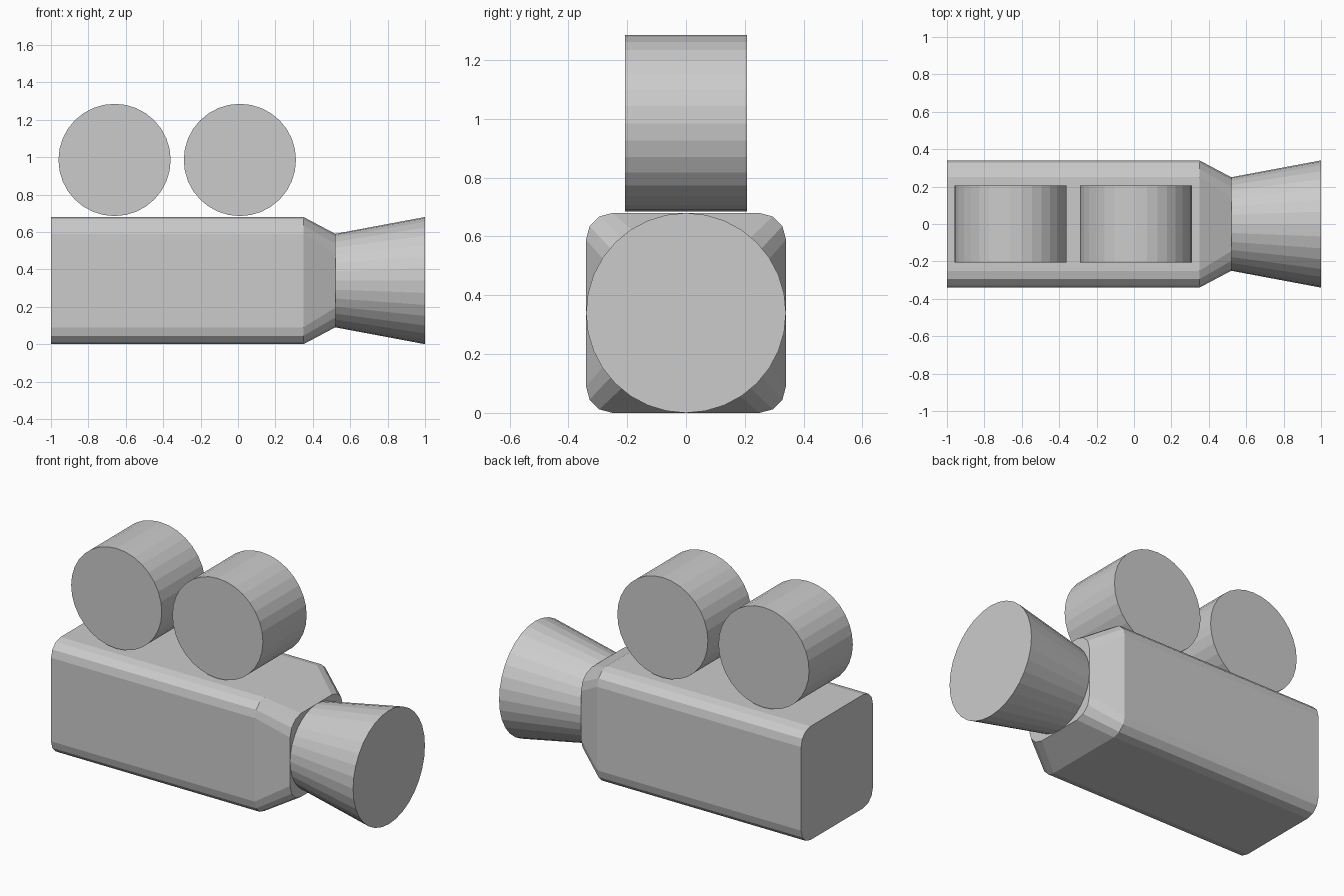
import bpy, bmesh, math
from mathutils import Vector

if "Cube" in bpy.data.objects:
    bpy.data.objects.remove(bpy.data.objects["Cube"])

MID = 0.34  # height of the body axis


def rounded_square(x, half, radius, segs=3):
    """Rounded square ring in the plane at x."""
    pts = []
    c = half - radius
    for q, (sy, sz) in enumerate([(1, 1), (-1, 1), (-1, -1), (1, -1)]):
        for i in range(segs + 1):
            a = math.pi / 2 * (q + i / segs)
            pts.append(Vector((x, sy * c + radius * math.cos(a),
                               MID + sz * c + radius * math.sin(a))))
    return pts


def loft(name, rings):
    """Skin a list of rings and cap both ends."""
    bm = bmesh.new()
    loops = [[bm.verts.new(p) for p in ring] for ring in rings]
    n = len(loops[0])
    for a, b in zip(loops, loops[1:]):
        for i in range(n):
            j = (i + 1) % n
            bm.faces.new((a[i], a[j], b[j], b[i]))
    bm.faces.new(loops[0])
    bm.faces.new(loops[-1])
    bmesh.ops.recalc_face_normals(bm, faces=bm.faces)
    mesh = bpy.data.meshes.new(name)
    bm.to_mesh(mesh)
    bm.free()
    obj = bpy.data.objects.new(name, mesh)
    bpy.context.collection.objects.link(obj)
    return obj


# Body with rounded long edges, tapering to the lens mount
loft("camera_body", [
    rounded_square(-1.0, 0.34, 0.09),
    rounded_square(0.35, 0.34, 0.09),
    rounded_square(0.52, 0.25, 0.105),
])

# Flared lens hood
bpy.ops.mesh.primitive_cone_add(vertices=32, radius1=0.25, radius2=0.34, depth=0.48,
                                location=(0.76, 0, MID), rotation=(0, math.pi / 2, 0))
bpy.context.object.name = "lens_hood"

# Two film reels on top
for name, x in (("rear_reel", -0.66), ("front_reel", 0.01)):
    bpy.ops.mesh.primitive_cylinder_add(vertices=32, radius=0.30, depth=0.414,
                                        location=(x, 0, 0.985),
                                        rotation=(math.pi / 2, 0, 0))
    bpy.context.object.name = name
